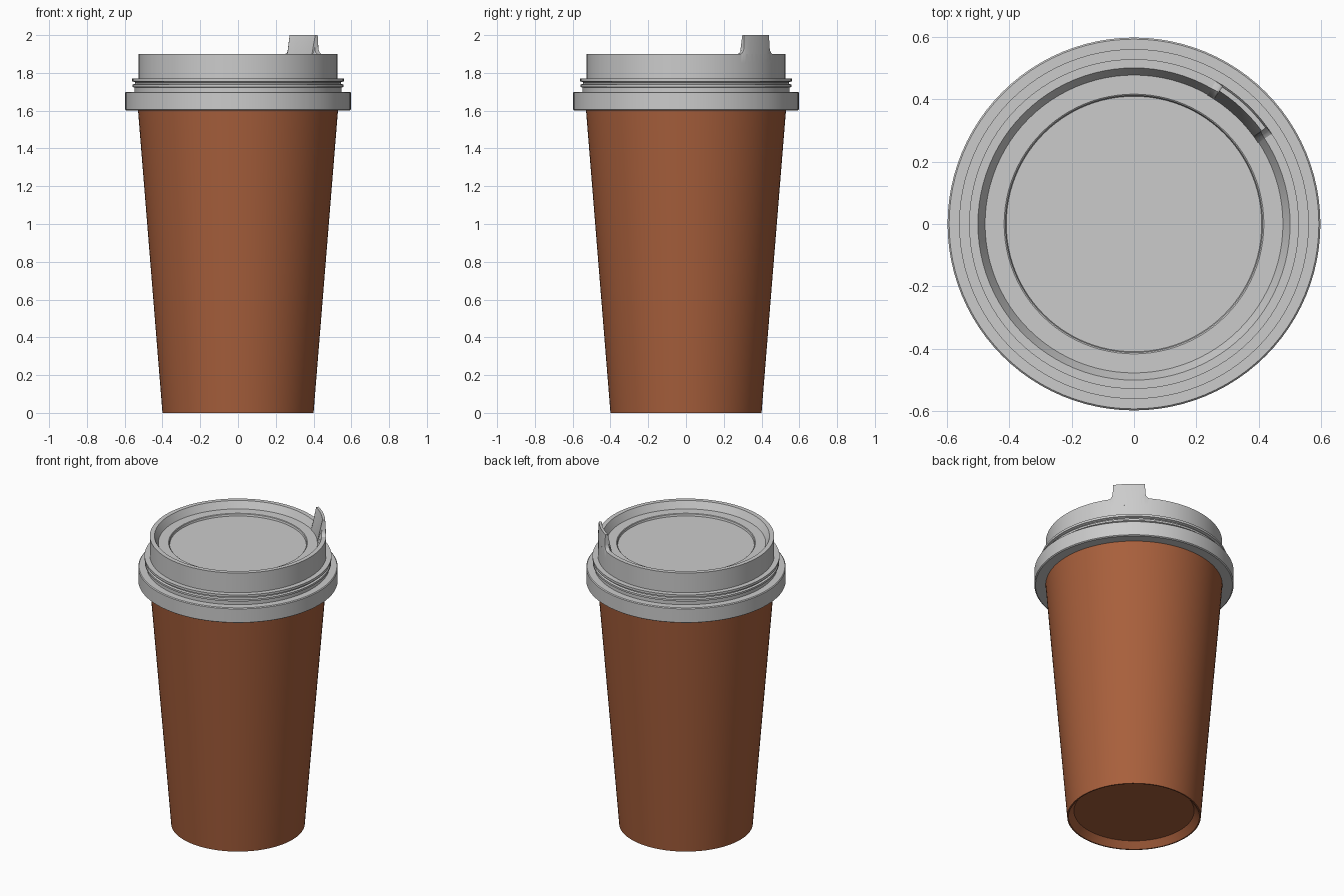
import bpy, bmesh
from math import sin, cos, pi, radians

if "Cube" in bpy.data.objects:
    bpy.data.objects.remove(bpy.data.objects["Cube"])

SEGMENTS = 96


def finish(name, bm, angle=30):
    bmesh.ops.recalc_face_normals(bm, faces=bm.faces)
    mesh = bpy.data.meshes.new(name)
    bm.to_mesh(mesh)
    bm.free()
    obj = bpy.data.objects.new(name, mesh)
    bpy.context.collection.objects.link(obj)
    bpy.ops.object.select_all(action='DESELECT')
    obj.select_set(True)
    bpy.context.view_layer.objects.active = obj
    bpy.ops.object.shade_smooth_by_angle(angle=radians(angle))
    return obj


def lathe(name, profile):
    """Revolve (radius, z) points about z; both ends are closed with discs."""
    bm = bmesh.new()
    rings = [[bm.verts.new((r * cos(2 * pi * i / SEGMENTS), r * sin(2 * pi * i / SEGMENTS), z))
              for i in range(SEGMENTS)] for r, z in profile]
    for a, b in zip(rings, rings[1:]):
        for i in range(SEGMENTS):
            j = (i + 1) % SEGMENTS
            bm.faces.new((a[i], a[j], b[j], b[i]))
    bm.faces.new(rings[0])
    bm.faces.new(rings[-1])
    return finish(name, bm)


# Tapered cup with a recessed base
cup = lathe("cup_body", [(0.36, 0.04), (0.392, 0.0), (0.40, 0.0), (0.53, 1.61)])
brown = bpy.data.materials.new("brown_card")
brown.diffuse_color = (0.39, 0.115, 0.045, 1)
brown.use_nodes = True
brown.node_tree.nodes["Principled BSDF"].inputs["Base Color"].default_value = brown.diffuse_color
cup.data.materials.append(brown)

# Lid: flange, ribbed neck, raised wall, stepped recess
lathe("lid", [
    (0.52, 1.60), (0.59, 1.60), (0.597, 1.605), (0.597, 1.695), (0.592, 1.70),
    (0.548, 1.70), (0.548, 1.722), (0.558, 1.726), (0.558, 1.738),
    (0.545, 1.742), (0.545, 1.75), (0.56, 1.755), (0.56, 1.77),
    (0.528, 1.77), (0.528, 1.90), (0.50, 1.90), (0.477, 1.855),
    (0.416, 1.855), (0.412, 1.852), (0.409, 1.84)])

# Curved sipping tab on the rim, filleted down to the rim at each end
half = [(0, 1), (3.5, 1), (7, 1), (10.6, 1), (10.8, 0.35), (11.3, 0.17), (12.2, 0.06), (13.5, 0)]
stations = [(-a, f) for a, f in reversed(half[1:])] + half
bm = bmesh.new()
loops = []
for a, f in stations:
    t = radians(46.7 + a)
    section = [(0.528, 1.85), (0.528, 1.90), (0.526 - 0.004 * f, 1.90 + 0.1 * f),
               (0.50 + 0.006 * f, 1.90 + 0.1 * f), (0.475, 1.855), (0.475, 1.85)]
    loops.append([bm.verts.new((r * cos(t), r * sin(t), z)) for r, z in section])
for a, b in zip(loops, loops[1:]):
    for i in range(6):
        j = (i + 1) % 6
        bm.faces.new((a[i], a[j], b[j], b[i]))
bm.faces.new(loops[0])
bm.faces.new(loops[-1])
finish("sipping_tab", bm)
